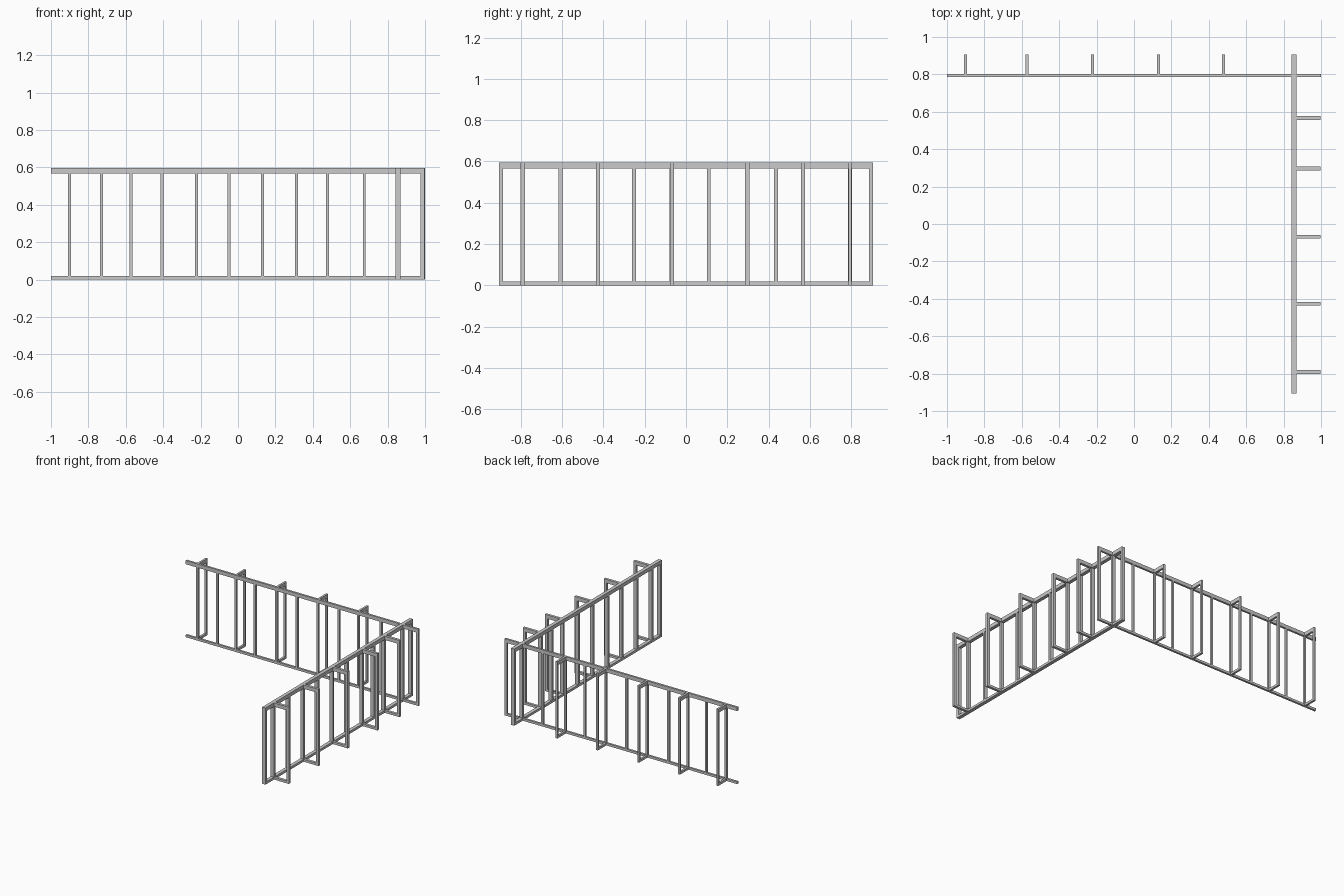
import bpy

if "Cube" in bpy.data.objects:
    bpy.data.objects.remove(bpy.data.objects["Cube"])

H = 0.596        # overall height
TOP = 0.567      # underside of the top rails
BOT = 0.018      # top of the bottom rails


def box(name, x0, x1, y0, y1, z0, z1):
    bpy.ops.mesh.primitive_cube_add(
        size=1, location=((x0 + x1) / 2, (y0 + y1) / 2, (z0 + z1) / 2))
    ob = bpy.context.object
    ob.name = name
    ob.scale = (x1 - x0, y1 - y0, z1 - z0)
    bpy.ops.object.transform_apply(location=False, rotation=False, scale=True)
    return ob


# Back fence rails
BY0, BY1 = 0.786, 0.802
box("back_top_rail", -1, 1, BY0, BY1, TOP, H)
box("back_bottom_rail", -1, 1, BY0, BY1, 0, BOT)

# Back fence bars
for x in (-0.902, -0.731, -0.573, -0.407, -0.223, -0.047,
          0.132, 0.312, 0.479, 0.675):
    box("back_bar", x - 0.008, x + 0.008, BY0, BY1, BOT, TOP)

# Back fence outward brackets
for x in (-0.902, -0.573, -0.223, 0.132, 0.479):
    a, b = x - 0.008, x + 0.008
    box("back_bracket_top", a, b, BY1, 0.905, TOP, H)
    box("back_bracket_foot", a, b, BY1, 0.905, 0, BOT)
    box("back_bracket_bar", a, b, 0.890, 0.905, BOT, TOP)

# Side fence rails
SX0, SX1 = 0.842, 0.870
box("side_top_rail", SX0, SX1, -0.905, 0.905, TOP, H)
box("side_bottom_rail", SX0, SX1, -0.905, 0.905, 0, BOT)

# Side fence bars
for y in (-0.896, -0.793, -0.608, -0.428, -0.252, -0.07,
          0.110, 0.295, 0.436, 0.565, 0.794, 0.896):
    box("side_bar", SX0, SX1, y - 0.009, y + 0.009, BOT, TOP)

# Side fence outward brackets
for y in (-0.791, -0.427, -0.068, 0.297, 0.567):
    a, b = y - 0.010, y + 0.010
    box("side_bracket_top", SX1, 0.998, a, b, TOP, H)
    box("side_bracket_foot", SX1, 0.998, a, b, 0, BOT)
    box("side_bracket_bar", 0.976, 0.998, a, b, BOT, TOP)

# Corner end bar, closing the back rails beyond the side fence
box("corner_end_bar", 0.978, 1.0, BY0, BY1, BOT, TOP)
